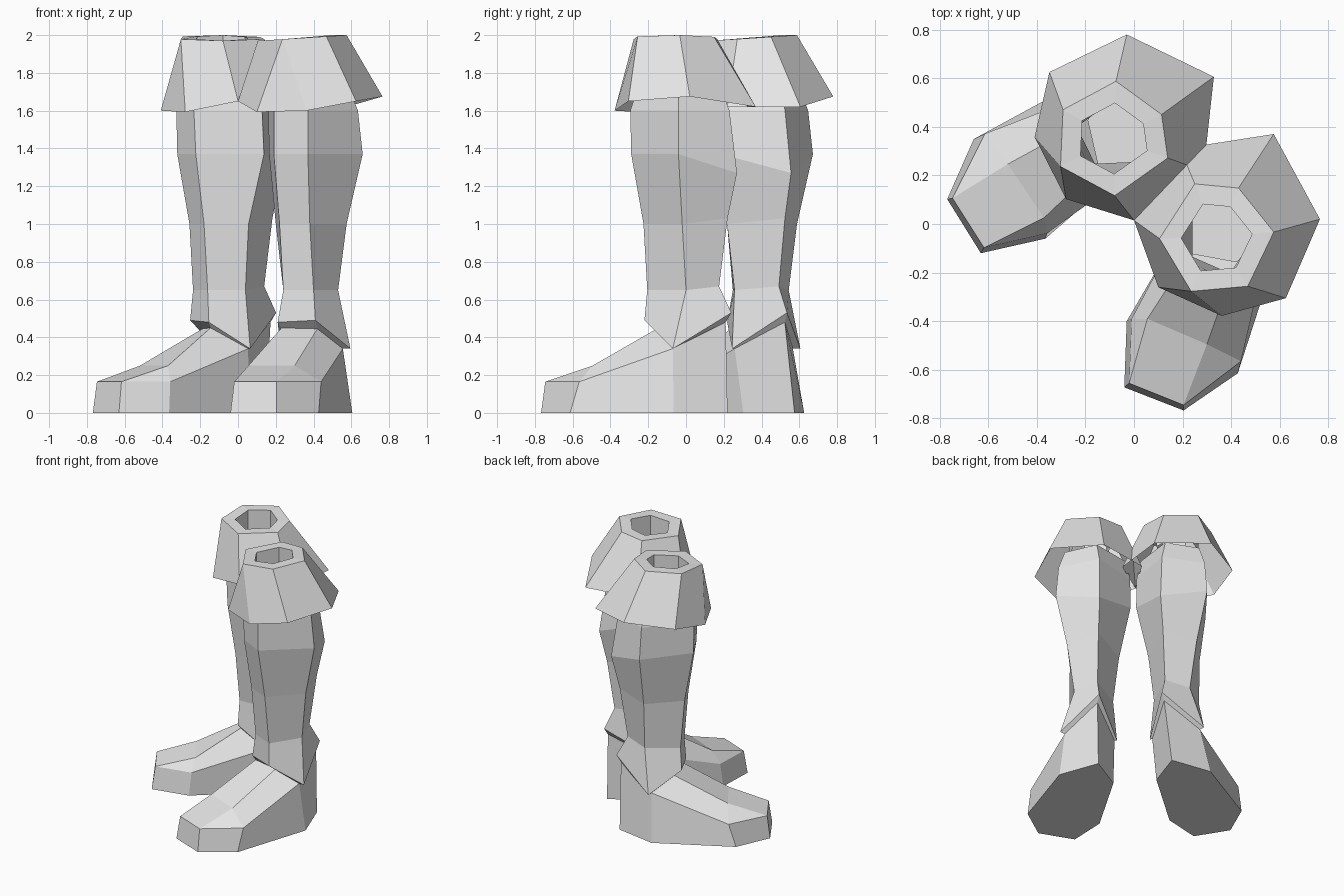
import bpy, bmesh, math
from mathutils import Vector, Matrix

if "Cube" in bpy.data.objects:
    bpy.data.objects.remove(bpy.data.objects["Cube"], do_unlink=True)

grey = bpy.data.materials.new("light_grey")
grey.use_nodes = True
grey.diffuse_color = (0.8, 0.8, 0.8, 1)
grey.node_tree.nodes["Principled BSDF"].inputs["Base Color"].default_value = (0.8, 0.8, 0.8, 1)

# Mirror plane between the two boots, and the extra turn of the right foot
AXIS = math.radians(46.3)
ORIGIN = Vector((0, 0.015, 0))
TWIST = Matrix.Rotation(math.radians(8), 3, 'Z')
TWIST_CENTRE = Vector((-0.2, 0.3, 0))


def to_right(p):
    c, s = math.cos(2 * AXIS), math.sin(2 * AXIS)
    q = p - ORIGIN
    q = Vector((c * q.x + s * q.y, s * q.x - c * q.y, q.z)) + ORIGIN
    if q.z < 0.3:
        q = TWIST @ (q - TWIST_CENTRE) + TWIST_CENTRE
    return q


def build(name, rings, extra=(), cap=False):
    """Loft equal rings, add extra faces, and make a left and a right copy."""
    for side in ("left", "right"):
        bm = bmesh.new()
        pts = [[Vector(p) for p in r] for r in rings]
        if side == "right":
            pts = [[to_right(p) for p in r] for r in pts]
        rows = [[bm.verts.new(p) for p in r] for r in pts]
        for a, b in zip(rows, rows[1:]):
            n = len(a)
            for i in range(n):
                j = (i + 1) % n
                bm.faces.new((a[i], a[j], b[j], b[i]))
        if cap:
            bm.faces.new(rows[0])
        for face in extra:
            vs = []
            for v in face:
                if isinstance(v, int):
                    vs.append(rows[-1][v])
                else:
                    q = Vector(v)
                    vs.append(bm.verts.new(to_right(q) if side == "right" else q))
            bm.faces.new(vs)
        bmesh.ops.remove_doubles(bm, verts=bm.verts, dist=0.0005)
        bmesh.ops.recalc_face_normals(bm, faces=bm.faces)
        me = bpy.data.meshes.new(side + "_" + name)
        bm.to_mesh(me)
        bm.free()
        me.materials.append(grey)
        bpy.context.collection.objects.link(bpy.data.objects.new(side + "_" + name, me))


# Flared cuff: hem, top rim, hole and inner wall
hem = [(.765, .02, 1.675), (.575, .37, 1.62), (.19, .31, 1.62), (0, .015, 1.65),
       (.10, -.26, 1.593), (.361, -.378, 1.60), (.625, -.305, 1.65)]
rim_xy = [(.575, -.033), (.43, .148), (.25, .165), (.105, -.06),
          (.235, -.277), (.235, -.277), (.468, -.256)]


def rim(scale, drop):
    cx, cy = .34, -.055
    return [(cx + (x - cx) * scale, cy + (y - cy) * scale,
             1.97 + .03 * (x - .105) / .47 - drop) for x, y in rim_xy]


build("cuff", [hem, rim(1, 0), rim(.62, 0), rim(.62, .15)])

# Foot collar, in the order front inner, front outer, outer, heel, inner
front_in, front_out = (.23, -.12, .45), (.42, -.155, .445)
outer, heel, inner = (.555, -.07, .34), (.50, .21, .48), (.24, .08, .34)

# Five-sided shaft, flaring into a zigzag hem over the foot
build("shaft", [
    [(.20, -.20, 1.74), (.37, -.25, 1.74), (.58, -.04, 1.74), (.48, .18, 1.74), (.18, .13, 1.74)],
    [(.19, -.21, 1.60), (.37, -.295, 1.60), (.635, -.04, 1.60), (.50, .23, 1.60), (.16, .15, 1.60)],
    [(.19, -.20, 1.37), (.37, -.29, 1.37), (.66, -.04, 1.37), (.53, .27, 1.27), (.165, .16, 1.37)],
    [(.22, -.155, 1.0), (.38, -.225, 1.0), (.575, -.02, 1.0), (.50, .22, 1.03), (.20, .08, 1.0)],
    [(.24, -.135, .65), (.40, -.205, .65), (.53, 0, .65), (.47, .175, .67), (.24, .065, .65)],
    [(.21, -.13, .48), (.41, -.22, .49), (.595, -.07, .34), (.51, .24, .53), (.226, .09, .34)],
    [front_in, front_out, outer, heel, inner],
])

# Foot: sole outline, upper edge, then the instep faces
sole = [(-.04, -.672, 0), (.204, -.767, 0), (.427, -.614, 0), (.605, -.065, 0),
        (.50, .22, 0), (.25, .08, 0), (-.03, -.40, 0)]
upper = [(-.02, -.655, .165), (.204, -.745, .165), (.44, -.565, .165), outer,
         heel, inner, (-.01, -.39, .165)]
mid_in, mid_out = (.055, -.39, .25), (.30, -.495, .25)
build("foot", [sole, upper], cap=True, extra=[
    (0, 1, mid_out, mid_in), (1, 2, mid_out), (0, mid_in, 6),
    (2, 3, front_out, mid_out), (mid_in, mid_out, front_out, front_in),
    (6, mid_in, front_in, 5),
])
